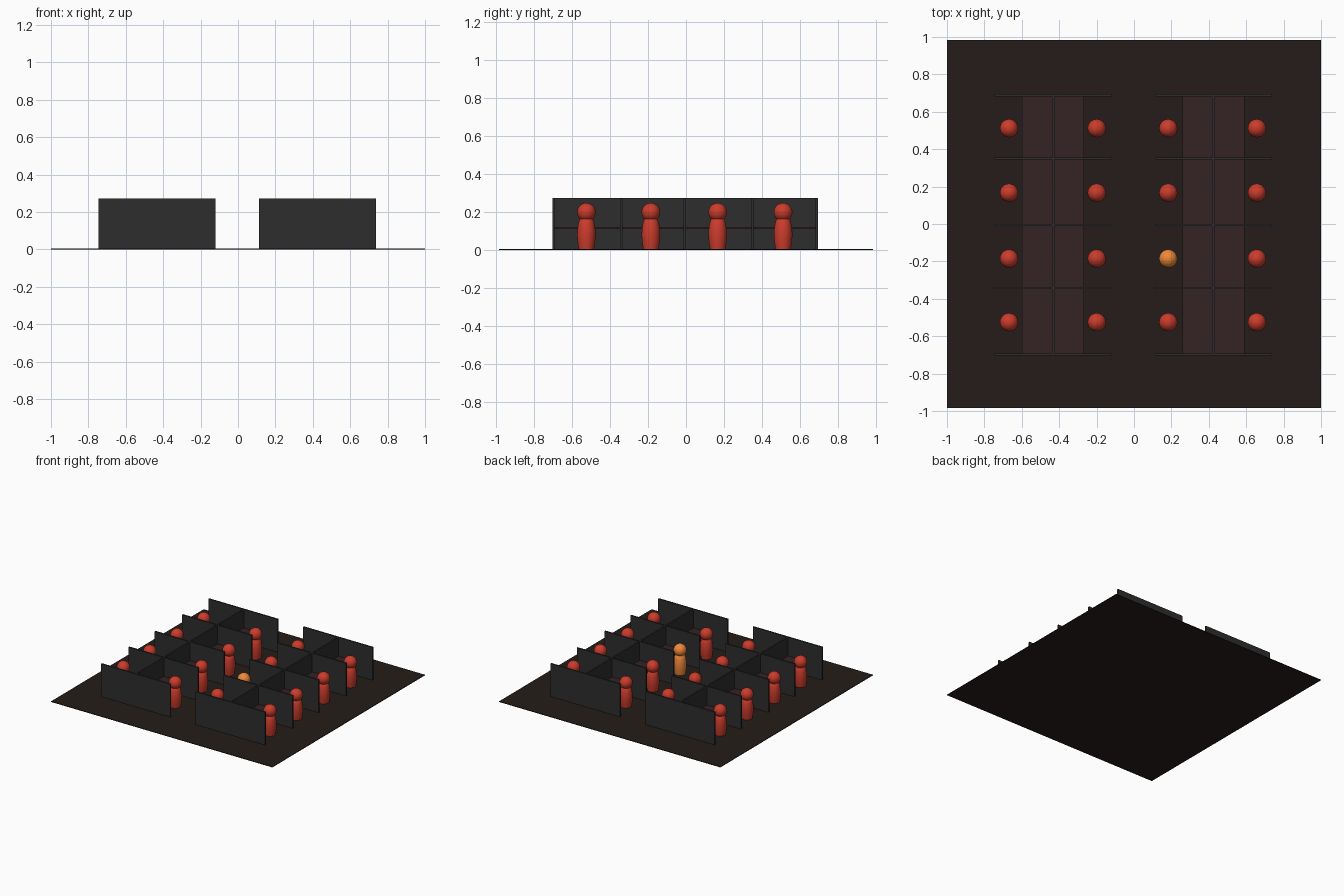
import bpy, bmesh
from mathutils import Matrix

if "Cube" in bpy.data.objects:
    bpy.data.objects.remove(bpy.data.objects["Cube"])


def material(name, rgb):
    m = bpy.data.materials.new(name)
    m.diffuse_color = (*rgb, 1)
    m.use_nodes = True
    m.node_tree.nodes["Principled BSDF"].inputs["Base Color"].default_value = m.diffuse_color
    return m


FLOOR = material("dark_carpet", (0.018, 0.012, 0.010))
PANEL = material("dark_panel", (0.027, 0.027, 0.027))
DESK = material("dark_wood", (0.035, 0.016, 0.018))
RED = material("red", (0.60, 0.045, 0.025))
ORANGE = material("orange", (0.87, 0.25, 0.04))


def box(name, x0, x1, y0, y1, z0, z1, mat):
    bm = bmesh.new()
    bmesh.ops.create_cube(bm, size=1)
    for v in bm.verts:
        v.co.x = x1 if v.co.x > 0 else x0
        v.co.y = y1 if v.co.y > 0 else y0
        v.co.z = z1 if v.co.z > 0 else z0
    me = bpy.data.meshes.new(name)
    bm.to_mesh(me)
    bm.free()
    me.materials.append(mat)
    ob = bpy.data.objects.new(name, me)
    bpy.context.collection.objects.link(ob)
    return ob


def pawn_mesh(name, mat):
    bm = bmesh.new()
    # lathed body: (radius, height)
    profile = [(0, 0), (0.040, 0), (0.045, 0.03), (0.049, 0.07), (0.048, 0.10),
               (0.044, 0.13), (0.037, 0.155), (0.025, 0.168), (0, 0.174)]
    verts = [bm.verts.new((r, 0, z)) for r, z in profile]
    edges = [bm.edges.new(p) for p in zip(verts, verts[1:])]
    bmesh.ops.spin(bm, geom=verts + edges, axis=(0, 0, 1), cent=(0, 0, 0),
                   angle=6.283185307, steps=24)
    bmesh.ops.remove_doubles(bm, verts=bm.verts, dist=0.0005)
    # head
    bmesh.ops.create_uvsphere(bm, u_segments=24, v_segments=14, radius=0.049,
                              matrix=Matrix.Translation((0, 0, 0.195)))
    bmesh.ops.recalc_face_normals(bm, faces=bm.faces)
    me = bpy.data.meshes.new(name)
    bm.to_mesh(me)
    bm.free()
    me.materials.append(mat)
    me.shade_smooth()
    me.set_sharp_from_angle(angle=0.7)
    return me


# floor
box("floor", -1, 1, -0.985, 0.985, 0, 0.005, FLOOR)

# two rows of cubicles
T = 0.006
WALLS_Y = [-0.698, -0.342, -0.006, 0.350, 0.689]
for side, cx in (("left", -0.432), ("right", 0.424)):
    box(f"{side}_spine_wall", cx - T, cx + T, WALLS_Y[0], WALLS_Y[-1], 0.003, 0.273, PANEL)
    for y in WALLS_Y:
        box(f"{side}_cross_wall", cx - 0.313, cx + 0.313, y - T, y + T, 0.003, 0.273, PANEL)
    for y0, y1 in zip(WALLS_Y, WALLS_Y[1:]):
        for x0, x1 in ((cx - 0.166, cx - T), (cx + T, cx + 0.166)):
            box(f"{side}_desk", x0, x1, y0 + T, y1 - T, 0.110, 0.120, DESK)

# one worker per cubicle, a single one in orange
red, orange = pawn_mesh("worker", RED), pawn_mesh("orange_worker", ORANGE)
for i, x in enumerate((-0.668, -0.199, 0.183, 0.657)):
    for j, y in enumerate((-0.525, -0.185, 0.167, 0.512)):
        me = orange if (i, j) == (2, 1) else red
        ob = bpy.data.objects.new(me.name, me)
        ob.location = (x, y, 0.003)
        bpy.context.collection.objects.link(ob)
